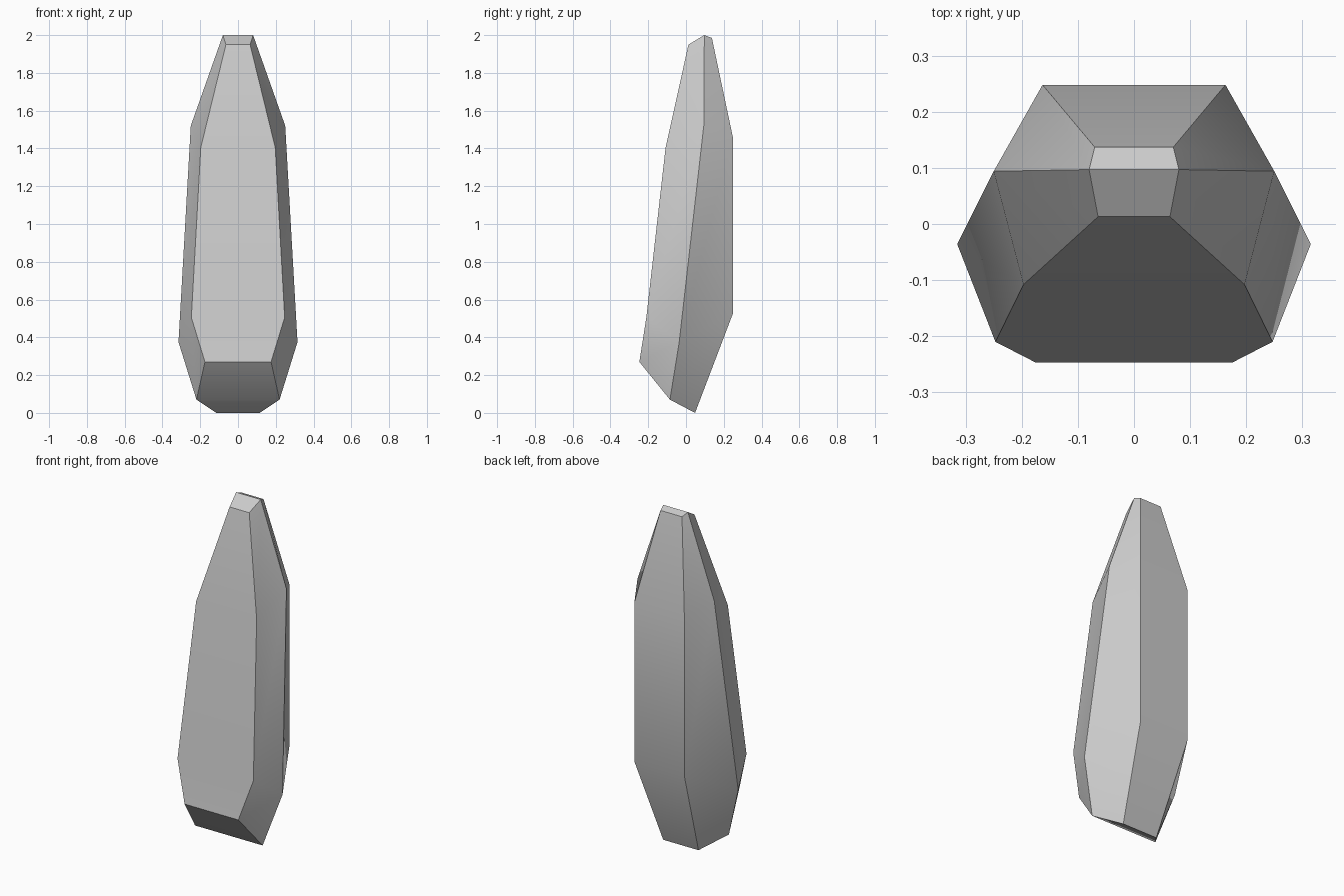
import bpy, bmesh, math

if "Cube" in bpy.data.objects:
    bpy.data.objects.remove(bpy.data.objects["Cube"])

# Six-sided rings from bottom to top: (half width, y, z) for front, middle and back pairs
RINGS = [
    [(0.175, -0.247, 0.27), (0.22, -0.085, 0.07), (0.115, 0.048, 0.0)],
    [(0.247, -0.21, 0.505), (0.315, -0.036, 0.375), (0.163, 0.248, 0.525)],
    [(0.197, -0.108, 1.405), (0.25, 0.094, 1.52), (0.163, 0.248, 1.46)],
    [(0.064, 0.013, 1.95), (0.08, 0.097, 2.0), (0.07, 0.137, 1.985)],
]

bm = bmesh.new()
rings = []
for pts in RINGS:
    right = [bm.verts.new(p) for p in pts]
    left = [bm.verts.new((-x, y, z)) for x, y, z in reversed(pts)]
    rings.append(right + left)

# Side facets
for lo, hi in zip(rings, rings[1:]):
    for i in range(6):
        j = (i + 1) % 6
        bm.faces.new((lo[i], lo[j], hi[j], hi[i]))

# End caps, each creased along its middle
for r in (rings[0], rings[-1]):
    bm.faces.new((r[0], r[1], r[4], r[5]))
    bm.faces.new((r[1], r[2], r[3], r[4]))
bmesh.ops.recalc_face_normals(bm, faces=bm.faces)

mesh = bpy.data.meshes.new("crystal_shard")
bm.to_mesh(mesh)
bm.free()
shard = bpy.data.objects.new("crystal_shard", mesh)
bpy.context.collection.objects.link(shard)

# Shallow bends blend, facet edges stay sharp
bpy.context.view_layer.objects.active = shard
shard.select_set(True)
bpy.ops.object.shade_smooth_by_angle(angle=math.radians(30))
